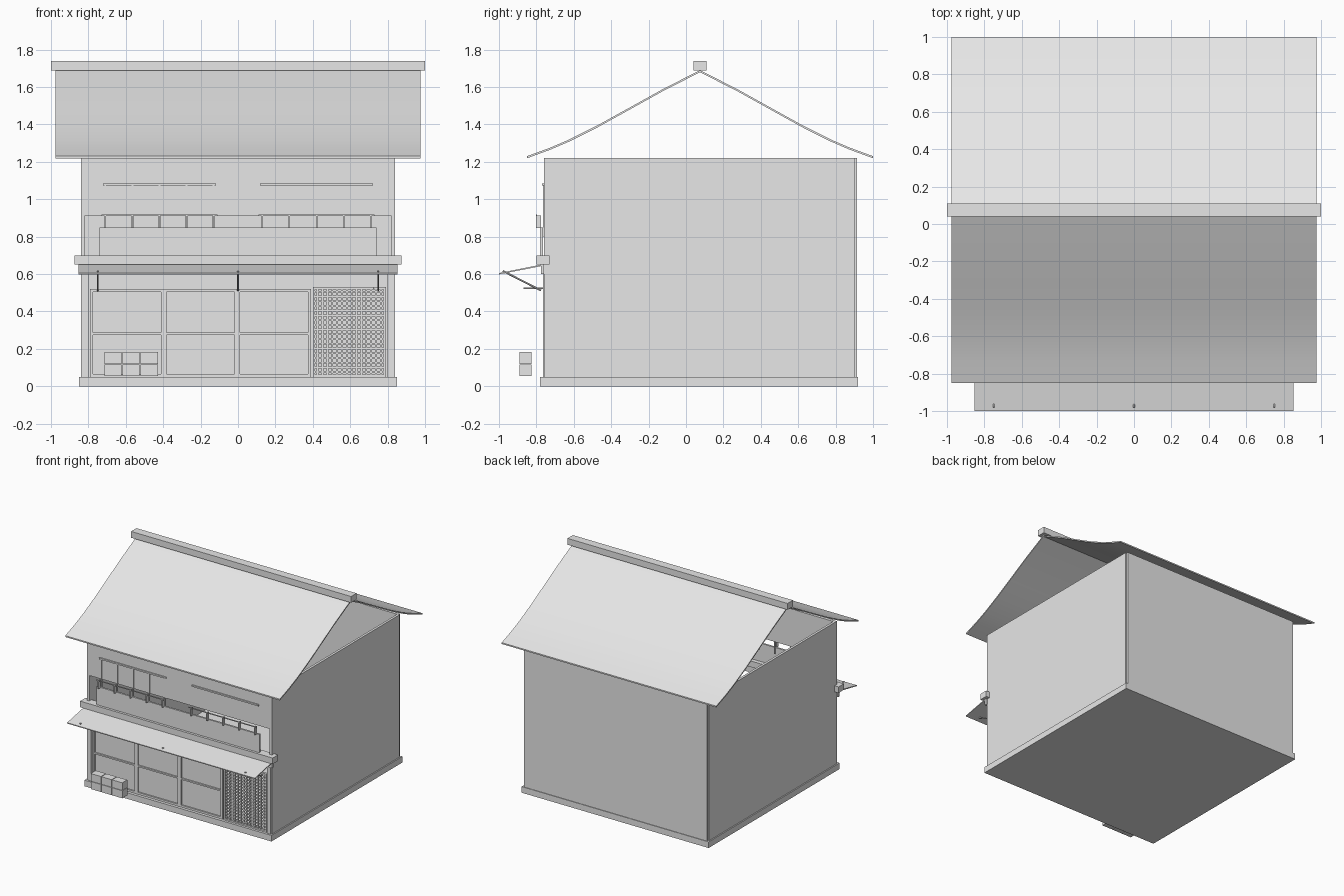
import bpy, bmesh, math
from mathutils import Vector

if "Cube" in bpy.data.objects:
    bpy.data.objects.remove(bpy.data.objects["Cube"])

grey = bpy.data.materials.new("light_grey")
grey.diffuse_color = (0.8, 0.8, 0.8, 1)
grey.use_nodes = True
grey.node_tree.nodes["Principled BSDF"].inputs["Base Color"].default_value = grey.diffuse_color


def finish(name, bm):
    bmesh.ops.recalc_face_normals(bm, faces=bm.faces)
    me = bpy.data.meshes.new(name)
    bm.to_mesh(me)
    bm.free()
    me.materials.append(grey)
    ob = bpy.data.objects.new(name, me)
    bpy.context.collection.objects.link(ob)
    return ob


def boxes(name, items):
    """One object from boxes given as (x0, x1, y0, y1, z0, z1)."""
    bm = bmesh.new()
    for x0, x1, y0, y1, z0, z1 in items:
        vs = bmesh.ops.create_cube(bm, size=1)["verts"]
        for v in vs:
            v.co = Vector(((x0 + x1) / 2 + v.co.x * (x1 - x0),
                           (y0 + y1) / 2 + v.co.y * (y1 - y0),
                           (z0 + z1) / 2 + v.co.z * (z1 - z0)))
    return finish(name, bm)


def extrude_x(name, profile, half):
    """Closed (y, z) outline extruded from -half to half along x."""
    bm = bmesh.new()
    f = bm.faces.new([bm.verts.new((-half, y, z)) for y, z in profile])
    r = bmesh.ops.extrude_face_region(bm, geom=[f])
    vs = [g for g in r["geom"] if isinstance(g, bmesh.types.BMVert)]
    bmesh.ops.translate(bm, vec=(2 * half, 0, 0), verts=vs)
    return finish(name, bm)


def rods(name, segs, r):
    """Thin round rods between pairs of points."""
    bm = bmesh.new()
    for a, b in segs:
        a, b = Vector(a), Vector(b)
        d = b - a
        vs = bmesh.ops.create_cone(bm, cap_ends=True, segments=8, radius1=r,
                                   radius2=r, depth=d.length)["verts"]
        bmesh.ops.rotate(bm, verts=vs, matrix=d.to_track_quat('Z', 'Y').to_matrix())
        bmesh.ops.translate(bm, verts=vs, vec=(a + b) / 2)
    return finish(name, bm)


# base slab and hollow shell, open under the roof
boxes("base_slab", [(-.85, .85, -.78, .92, 0, .05)])
boxes("side_walls", [(s * .83 - .01, s * .83 + .01, -.76, .90, .05, 1.22) for s in (-1, 1)])
boxes("back_wall", [(-.83, .83, .895, .915, .05, 1.22)])
boxes("upper_front_wall", [(-.82, .82, -.76, -.74, .91, 1.22)])
boxes("front_posts", [(s * .815 - .015, s * .815 + .015, -.765, -.735, .05, .65) for s in (-1, 1)])
boxes("lintel", [(-.80, .80, -.76, -.74, .60, .65)])

# floor beam and balcony front
boxes("floor_beam", [(-.875, .875, -.80, -.73, .65, .70)])
boxes("balcony_panel", [(-.74, .74, -.78, -.765, .70, .85)])

# balcony rails with balusters, window heads
rails, heads = [], []
for s in (-1, 1):
    c = s * .42
    rails.append((c - .31, c + .31, -.803, -.797, .91, .917))
    heads.append((c - .303, c + .303, -.77, -.755, 1.073, 1.085))
    for i in range(5):
        x = c - .29 + i * .145
        rails.append((x - .004, x + .004, -.802, -.796 + .02, .845, .912))
boxes("balcony_rails", rails)
boxes("window_heads", heads)

# mullions of the left upper window
boxes("window_mullions", [(x - .005, x + .005, -.764, -.755, .80, 1.075)
                          for x in (-.71 + i * .145 for i in range(5))])

# three sliding doors: panel, frame and middle rail
panels, frames = [], []
for i in range(3):
    a = -.79 + i * .393
    b = a + .393
    panels.append((a, b, -.745, -.735, .05, .52))
    frames += [(a, a + .016, -.757, -.735, .05, .52),
               (b - .016, b, -.757, -.735, .05, .52),
               (a, b, -.756, -.735, .05, .066),
               (a, b, -.756, -.735, .504, .52),
               (a, b, -.756, -.735, .275, .287)]
boxes("door_panels", panels)
boxes("door_frames", frames)

# lattice screen on the right
lat = [(.40, .412, -.76, -.74, .05, .53), (.778, .79, -.76, -.74, .05, .53),
       (.40, .79, -.76, -.74, .05, .062), (.40, .79, -.76, -.74, .518, .53)]
for i in range(1, 15):
    x = .40 + i * .026
    lat.append((x - .005, x + .005, -.757, -.75, .05, .53))
for i in range(1, 19):
    z = .05 + i * .0253
    lat.append((.40, .79, -.752, -.745, z - .005, z + .005))
boxes("lattice_screen", lat)

# awning with slanted struts and a small rod
extrude_x("awning", [(-.765, .652), (-1.0, .605), (-1.0, .598), (-.765, .644)], .853)
boxes("awning_batten", [(-.853, .853, -.775, -.758, .60, .65)])
rods("awning_struts", [((x, -.98, .617), (x, -.775, .512)) for x in (-.75, 0, .75)], .005)
rods("small_rod", [((.725, -.87, .523), (.725, -.75, .523))], .004)

# stacked crates
boxes("crates", [(x, x + .092, -.89, -.825, z, z + .062)
                 for x in (-.715, -.618, -.521) for z in (.055, .12)])

# curved roof sheet, both slopes, and ridge cap
half = [(0, 1.69), (.2, 1.588), (.4, 1.477), (.55, 1.394),
        (.7, 1.319), (.8, 1.276), (.925, 1.23)]
top = [(.075 - d, z) for d, z in reversed(half)] + [(.075 + d, z) for d, z in half[1:]]
roof = extrude_x("roof", top + [(y, z - .011) for y, z in reversed(top)], .975)
bpy.context.view_layer.objects.active = roof
roof.select_set(True)
bpy.ops.object.shade_smooth_by_angle(angle=math.radians(25))
boxes("ridge_cap", [(-1, 1, .04, .11, 1.688, 1.74)])
